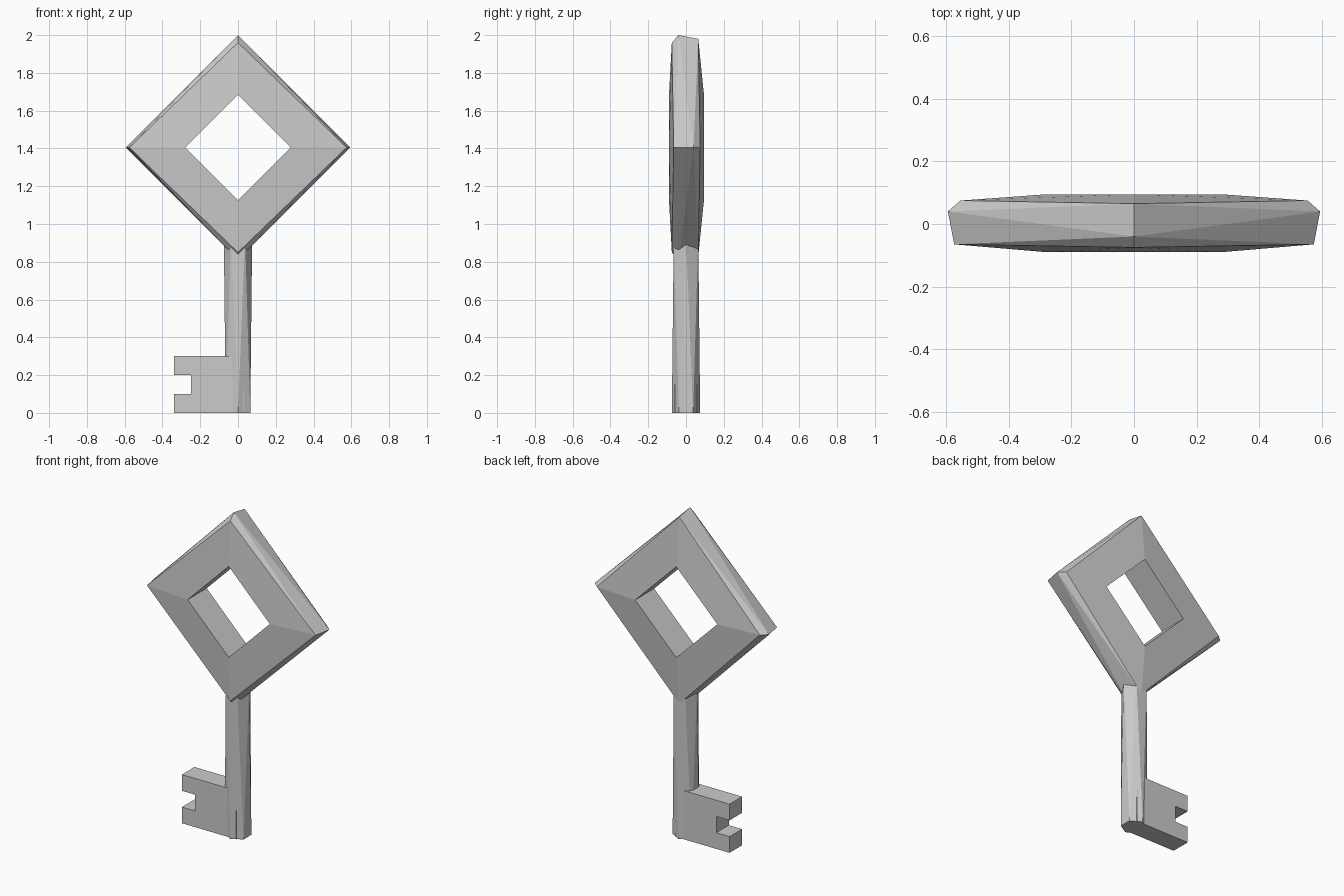
import bpy, bmesh, math

cube = bpy.data.objects.get("Cube")
if cube:
    bpy.data.objects.remove(cube, do_unlink=True)

GREY = (0.6, 0.6, 0.6, 1)
metal = bpy.data.materials.new("grey metal")
metal.use_nodes = True
metal.diffuse_color = GREY
metal.node_tree.nodes["Principled BSDF"].inputs["Base Color"].default_value = GREY


def finish(name, bm):
    bmesh.ops.recalc_face_normals(bm, faces=bm.faces)
    mesh = bpy.data.meshes.new(name)
    bm.to_mesh(mesh)
    bm.free()
    mesh.materials.append(metal)
    obj = bpy.data.objects.new(name, mesh)
    bpy.context.collection.objects.link(obj)


# Bow: four-cornered ring whose outer bevel alternates front and back
CENTRE = 1.405
side = [(.28, -.09), (.575, -.065), (.595, .04), (.555, .075), (.28, .095)]
upright = [(.28, -.09), (.555, -.075), (.595, -.04), (.575, .065), (.28, .095)]
bm = bmesh.new()
rings = []
for i in range(4):
    c, s = round(math.cos(i * math.pi / 2)), round(math.sin(i * math.pi / 2))
    rings.append([bm.verts.new((r * c, y, CENTRE + r * s))
                  for r, y in (upright if i % 2 else side)])
for i in range(4):
    a, b = rings[i], rings[(i + 1) % 4]
    if i % 2:
        a, b = b, a
    bm.faces.new((a[0], a[1], b[1], b[0]))
    bm.faces.new((a[1], b[1], b[2]))
    bm.faces.new((a[1], a[2], b[2]))
    bm.faces.new((a[2], b[2], b[3]))
    bm.faces.new((a[2], a[3], b[3]))
    bm.faces.new((a[3], a[4], b[4], b[3]))
    bm.faces.new((a[4], a[0], b[0], b[4]))
finish("bow", bm)

# Shaft: six-sided and twisted by half a side from bottom to top
RADIUS, TOP = 0.075, 0.93


def hexagon(bm, z, turn):
    return [bm.verts.new((RADIUS * math.cos(math.radians(60 * k + turn)),
                          RADIUS * math.sin(math.radians(60 * k + turn)), z))
            for k in range(6)]


bm = bmesh.new()
low, high = hexagon(bm, 0, 30), hexagon(bm, TOP, 60)
for k in range(6):
    n = (k + 1) % 6
    bm.faces.new((low[k], low[n], high[k]))
    bm.faces.new((low[n], high[n], high[k]))
bm.faces.new(low)
bm.faces.new(high)
finish("shaft", bm)

# Bit: notched plate, extruded front to back
FRONT, BACK = -0.0605, 0.0615
outline = [(.03, 0), (-.34, 0), (-.34, .1), (-.25, .1),
           (-.25, .2), (-.34, .2), (-.34, .3), (.03, .3)]
bm = bmesh.new()
plate = bm.faces.new([bm.verts.new((x, FRONT, z)) for x, z in outline])
new = bmesh.ops.extrude_face_region(bm, geom=[plate], use_keep_orig=True)["geom"]
bmesh.ops.translate(bm, vec=(0, BACK - FRONT, 0),
                    verts=[v for v in new if isinstance(v, bmesh.types.BMVert)])
finish("bit", bm)
